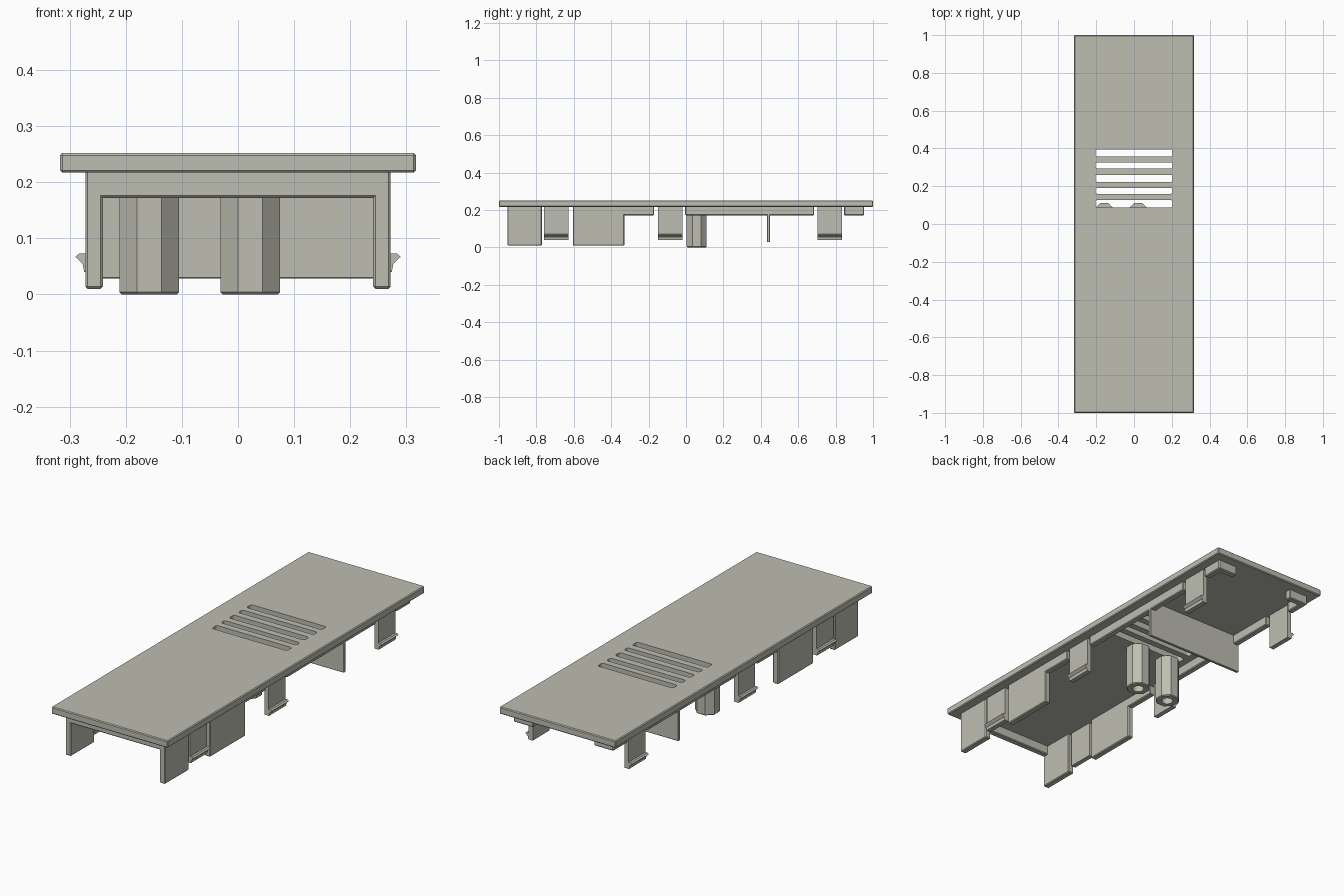
import bpy, bmesh, math
from mathutils import Matrix

cube = bpy.data.objects.get("Cube")
if cube:
    bpy.data.objects.remove(cube, do_unlink=True)

COLOUR = (0.515, 0.515, 0.445, 1)
mat = bpy.data.materials.new("warm_grey_plastic")
mat.use_nodes = True
mat.diffuse_color = COLOUR
mat.node_tree.nodes["Principled BSDF"].inputs["Base Color"].default_value = COLOUR

X_OUT, X_IN = 0.272, 0.241      # outer and inner faces of the side walls
Z_TOP, Z_RIM, Z_PLATE = 0.252, 0.172, 0.217
Z_JOIN = Z_PLATE + 0.005        # parts sink slightly into the plate
BEVEL = 0.004


def finish(name, bm, bevel=BEVEL):
    bmesh.ops.recalc_face_normals(bm, faces=bm.faces)
    if bevel:
        bmesh.ops.bevel(bm, geom=bm.edges[:], offset=bevel, segments=1,
                        affect='EDGES', profile=0.5)
    mesh = bpy.data.meshes.new(name)
    bm.to_mesh(mesh)
    bm.free()
    mesh.materials.append(mat)
    obj = bpy.data.objects.new(name, mesh)
    bpy.context.collection.objects.link(obj)
    return obj


def box_bm(x0, x1, y0, y1, z0, z1):
    bm = bmesh.new()
    m = Matrix.Translation(((x0 + x1) / 2, (y0 + y1) / 2, (z0 + z1) / 2))
    bmesh.ops.create_cube(bm, size=1, matrix=m @ Matrix.Diagonal((x1 - x0, y1 - y0, z1 - z0, 1)))
    return bm


def box(name, *bounds, bevel=BEVEL):
    return finish(name, box_bm(*bounds), bevel)


def prism_bm(x, y, z0, z1, radius, sides, turn=0):
    bm = bmesh.new()
    m = Matrix.Translation((x, y, (z0 + z1) / 2)) @ Matrix.Rotation(turn, 4, 'Z')
    bmesh.ops.create_cone(bm, cap_ends=True, segments=sides, radius1=radius,
                          radius2=radius, depth=z1 - z0, matrix=m)
    return bm


def cut(obj, cutter):
    """Subtract the cutter, bake the result and discard the cutter."""
    cutter.hide_render = True
    mod = obj.modifiers.new("cut", 'BOOLEAN')
    mod.operation, mod.solver, mod.object = 'DIFFERENCE', 'EXACT', cutter
    deps = bpy.context.evaluated_depsgraph_get()
    baked = bpy.data.meshes.new_from_object(obj.evaluated_get(deps))
    obj.modifiers.clear()
    obj.data = baked
    bpy.data.objects.remove(cutter, do_unlink=True)


def side_box(name, side, y0, y1, z0):
    xs = sorted((side * X_IN, side * X_OUT))
    return box(name, *xs, y0, y1, z0, Z_JOIN)


# Cover plate with ventilation slots
plate = box("cover_plate", -0.317, 0.317, -1, 1, Z_PLATE, Z_TOP)
for y0, y1 in ((0.088, 0.127), (0.16, 0.19), (0.223, 0.26), (0.294, 0.326), (0.358, 0.395)):
    bm = box_bm(-0.205, 0.205, y0, y1, 0.1, 0.4)
    upright = [e for e in bm.edges if abs(e.verts[0].co.z - e.verts[1].co.z) > 0.1]
    bmesh.ops.bevel(bm, geom=upright, offset=0.01, segments=3, affect='EDGES', profile=0.5)
    cut(plate, finish("slot_cutter", bm, 0))

# Snap clip outline in x and z, drawn for the +x side
CLIP = ((0.25, Z_JOIN), (X_OUT, Z_JOIN), (X_OUT, 0.073), (0.283, 0.073),
        (0.29, 0.067), (0.277, 0.055), (0.274, 0.04), (0.25, 0.04))


def clip(name, side, y0, y1):
    bm = bmesh.new()
    face = bm.faces.new([bm.verts.new((side * x, y0, z)) for x, z in CLIP])
    new = bmesh.ops.extrude_face_region(bm, geom=[face])["geom"]
    bmesh.ops.translate(bm, vec=(0, y1 - y0, 0),
                        verts=[v for v in new if isinstance(v, bmesh.types.BMVert)])
    finish(name, bm, 0)


for side, label in ((1, "left"), (-1, "right")):
    # Deep walls and shallow rims along each side
    side_box(label + "_front_leg", side, -0.955, -0.77, 0.01)
    side_box(label + "_side_wall", side, -0.605, -0.33, 0.01)
    side_box(label + "_short_rim", side, -0.34, -0.17, Z_RIM)
    side_box(label + "_long_rim", side, -0.005, 0.685, Z_RIM)
    side_box(label + "_corner_rim", side, 0.845, 0.953, Z_RIM)
    xs = sorted((side * 0.165, side * X_OUT))
    box(label + "_back_rim", *xs, 0.922, 0.953, Z_RIM, Z_JOIN)
    # Snap clips
    for place, y in (("front", -0.76), ("middle", -0.15), ("back", 0.703)):
        clip(f"{label}_{place}_clip", side, y, y + 0.132)

# Rim across the front, and thin cross wall
box("front_rim", -X_OUT, X_OUT, -0.955, -0.924, Z_RIM, Z_JOIN)
box("cross_wall", -X_OUT, X_OUT, 0.434, 0.448, 0.028, Z_JOIN, bevel=0.002)

# Octagonal screw posts with blind holes
for x, label in ((-0.158, "right"), (0.022, "left")):
    radius = 0.053 / math.cos(math.pi / 8)
    bm = prism_bm(x, 0.057, 0, Z_PLATE + 0.001, radius, 8, math.pi / 8)
    rim = [e for e in bm.edges if all(v.co.z < 0.01 for v in e.verts)]
    bmesh.ops.bevel(bm, geom=rim, offset=BEVEL, segments=1, affect='EDGES', profile=0.5)
    post = finish(label + "_screw_post", bm, 0)
    cut(post, finish("hole_cutter", prism_bm(x, 0.057, -0.1, 0.13, 0.027, 16), 0))
